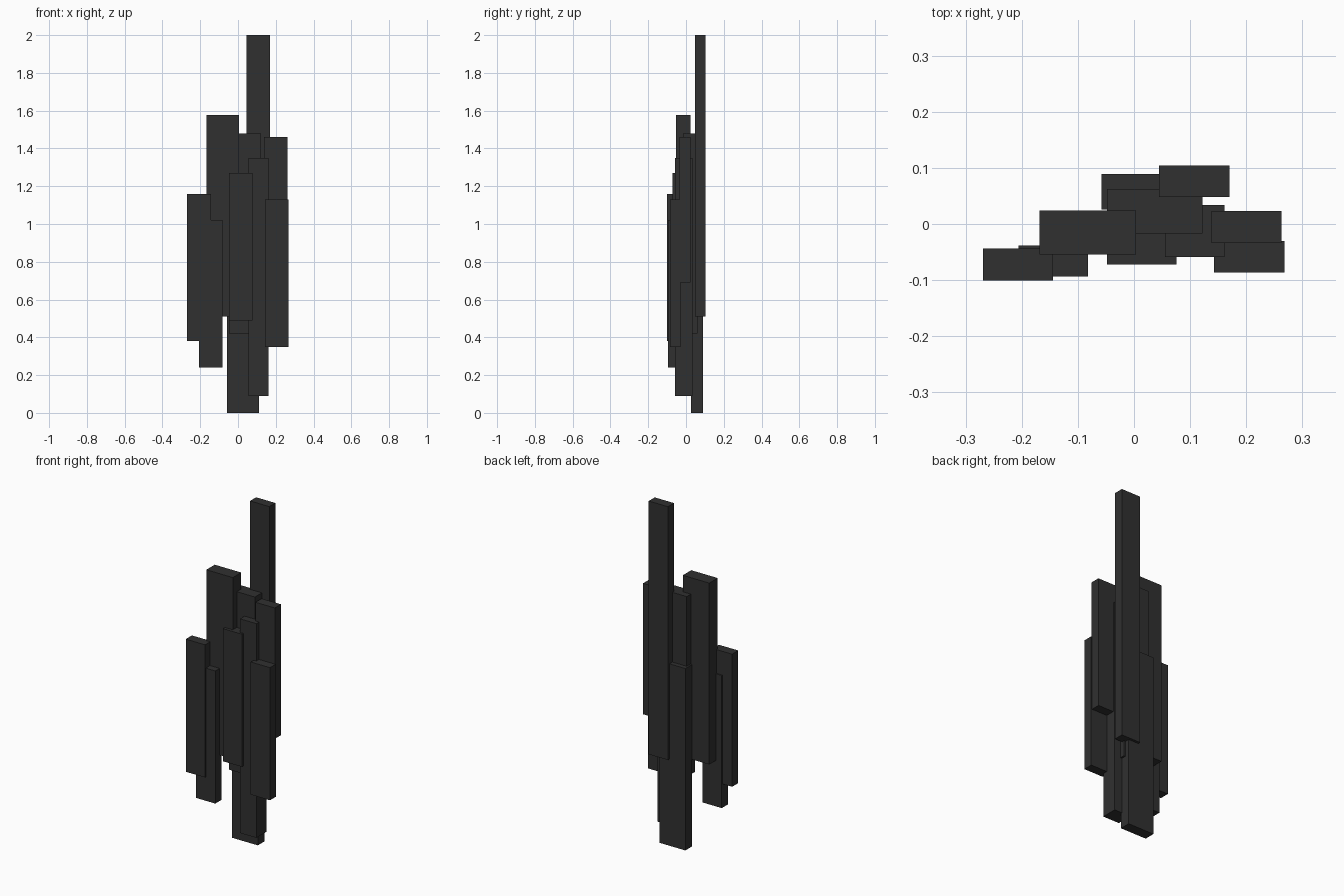
import bpy
import bmesh

if "Cube" in bpy.data.objects:
    bpy.data.objects.remove(bpy.data.objects["Cube"])

# One charcoal colour for every slab
mat = bpy.data.materials.new("charcoal")
mat.diffuse_color = (0.03, 0.03, 0.03, 1.0)
mat.use_nodes = True
mat.node_tree.nodes["Principled BSDF"].inputs["Base Color"].default_value = mat.diffuse_color


def slab(name, x, y, z):
    """Axis-aligned box from (min, max) ranges."""
    bm = bmesh.new()
    bmesh.ops.create_cube(bm, size=1)
    for v in bm.verts:
        v.co = [r[0] if c < 0 else r[1] for c, r in zip(v.co, (x, y, z))]
    mesh = bpy.data.meshes.new(name)
    bm.to_mesh(mesh)
    bm.free()
    mesh.materials.append(mat)
    bpy.context.collection.objects.link(bpy.data.objects.new(name, mesh))


# Tall rear slabs
slab("tall_back_slab", (0.045, 0.170), (0.048, 0.104), (0.51, 2.0))
slab("low_back_slab", (-0.058, 0.111), (0.026, 0.089), (0.0, 1.07))
# Wide middle slabs
slab("wide_left_slab", (-0.168, 0.004), (-0.054, 0.024), (0.51, 1.577))
slab("wide_centre_slab", (-0.048, 0.122), (-0.017, 0.062), (0.42, 1.48))
slab("long_centre_slab", (0.055, 0.161), (-0.059, 0.034), (0.09, 1.35))
# Small front and side slabs
slab("front_centre_slab", (-0.048, 0.076), (-0.072, -0.015), (0.49, 1.27))
slab("upper_right_slab", (0.138, 0.263), (-0.034, 0.023), (0.69, 1.46))
slab("lower_right_slab", (0.143, 0.268), (-0.086, -0.030), (0.35, 1.13))
slab("lower_left_slab", (-0.206, -0.082), (-0.094, -0.038), (0.24, 1.02))
slab("outer_left_slab", (-0.269, -0.144), (-0.101, -0.044), (0.38, 1.16))
